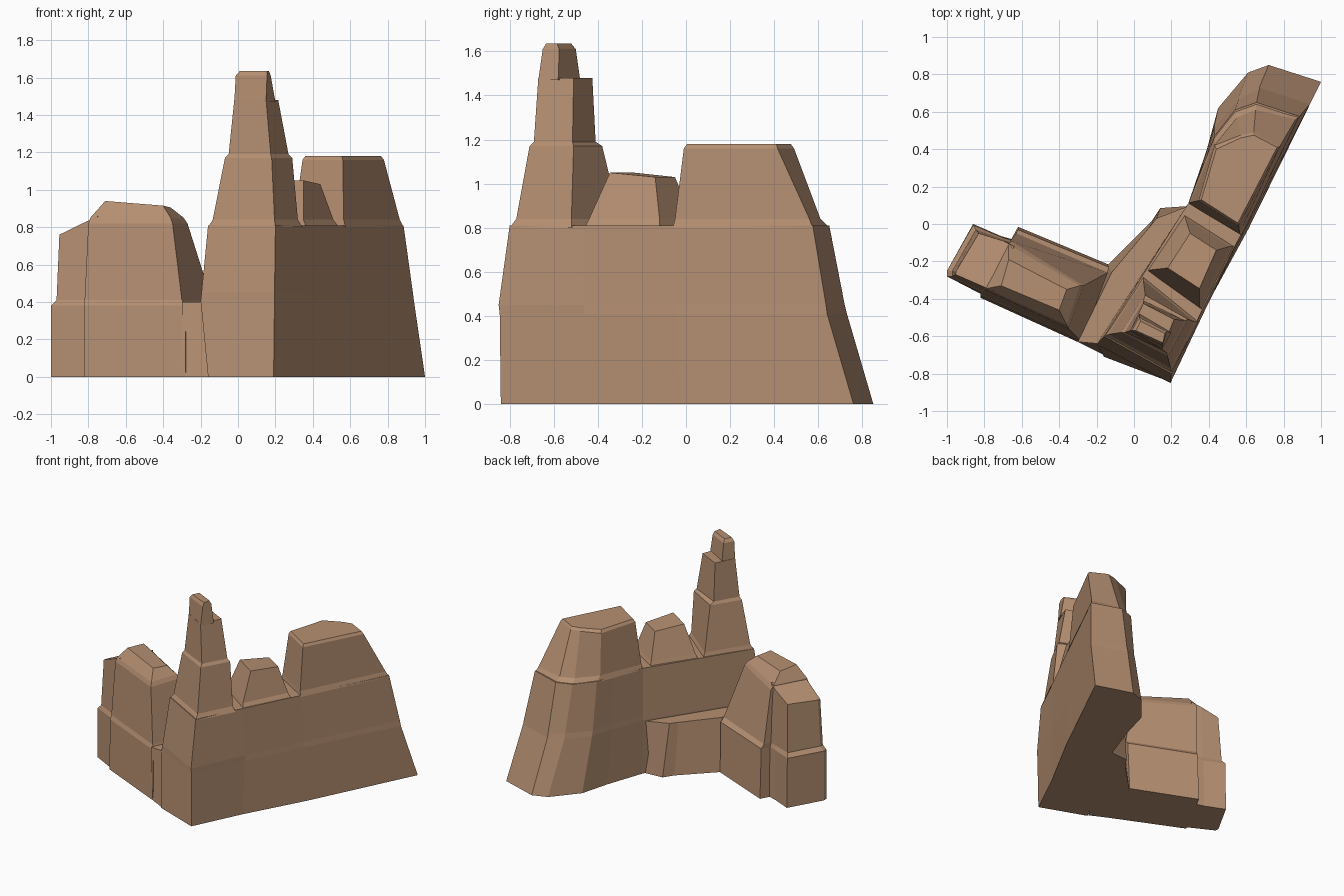
import bpy, bmesh

stone = bpy.data.materials.new("sandstone")
stone.diffuse_color = (0.47, 0.28, 0.17, 1)


def loft(name, *rings):
    """Closed flat-faced rock: each ring is (z or list of z, [(x, y), ...])."""
    bm = bmesh.new()
    loops = []
    for z, pts in rings:
        zs = z if isinstance(z, list) else [z] * len(pts)
        loops.append([bm.verts.new((x, y, h)) for (x, y), h in zip(pts, zs)])
    n = len(loops[0])
    for lo, hi in zip(loops, loops[1:]):
        for i in range(n):
            j = (i + 1) % n
            bm.faces.new((lo[i], lo[j], hi[j], hi[i]))
    bm.faces.new(loops[0][::-1])
    top = bm.faces.new(loops[-1])
    bmesh.ops.triangulate(bm, faces=[top])
    bmesh.ops.recalc_face_normals(bm, faces=bm.faces)
    me = bpy.data.meshes.new(name)
    bm.to_mesh(me)
    bm.free()
    me.materials.append(stone)
    ob = bpy.data.objects.new(name, me)
    bpy.context.collection.objects.link(ob)
    return ob


# Long right-hand wall under the spire, hump and mesa
loft("cliff_wall",
     (0, [(-.16, -.71), (.19, -.84), (.37, -.47), (.61, -.03), (1, .76), (.72, .85),
          (.61, .81), (.45, .62), (.39, .40), (.29, .11)]),
     (.41, [(-.20, -.645), (.195, -.845), (.38, -.46), (.59, -.04), (.94, .64), (.67, .73),
            (.56, .68), (.43, .53), (.38, .36), (.29, .11)]),
     (.45, [(-.195, -.64), (.195, -.85), (.38, -.46), (.585, -.04), (.935, .635), (.67, .72),
            (.56, .67), (.43, .52), (.38, .35), (.29, .11)]),
     (.81, [(-.16, -.60), (.20, -.80), (.36, -.47), (.575, -.05), (.885, .575), (.655, .65),
            (.54, .61), (.43, .47), (.38, .33), (.29, .11)]))

# Stepped spire: front left, front right, back right, back left
loft("spire",
     (.80, [(-.16, -.60), (.20, -.80), (.345, -.52), (.05, -.28)]),
     (.84, [(-.135, -.59), (.195, -.77), (.32, -.52), (.05, -.30)]),
     (1.17, [(-.07, -.58), (.18, -.71), (.29, -.51), (.06, -.38)]),
     (1.19, [(-.05, -.58), (.175, -.69), (.27, -.515), (.05, -.41)]),
     (1.48, [(-.02, -.57), (.15, -.67), (.215, -.51), (.05, -.425)]))
loft("spire_tip",
     (1.47, [(-.02, -.57), (.15, -.67), (.20, -.58), (.03, -.48)]),
     (1.61, [(-.012, -.57), (.155, -.65), (.175, -.575), (.03, -.50)]),
     (1.635, [(.01, -.57), (.155, -.635), (.165, -.585), (.035, -.52)]))

# Low hump between the two notches
loft("middle_hump",
     (.80, [(.365, -.46), (.54, -.12), (.27, .05), (.07, -.25)]),
     (.84, [(.35, -.44), (.51, -.12), (.275, .03), (.09, -.245)]),
     ([1.05, 1.03, 1.03, 1.05], [(.35, -.345), (.44, -.14), (.30, -.05), (.18, -.235)]))

# Flat-topped mesa at the back right
loft("mesa",
     (.80, [(.575, -.06), (.885, .575), (.655, .65), (.54, .61), (.43, .47), (.29, .11)]),
     (.84, [(.565, -.05), (.865, .56), (.65, .61), (.55, .57), (.43, .43), (.30, .115)]),
     (1.16, [(.56, -.01), (.78, .415), (.64, .49), (.57, .475), (.43, .42), (.345, .125)]),
     (1.18, [(.555, .005), (.765, .41), (.64, .475), (.57, .46), (.44, .40), (.36, .13)]))

# Low ledge filling the inside corner of the two arms
loft("corner_ledge",
     (0, [(-.30, -.63), (-.16, -.70), (.35, .10), (.14, .085), (.09, .01), (-.14, -.22)]),
     (.40, [(-.30, -.63), (-.19, -.64), (.30, .10), (.12, .03), (.08, -.02), (-.12, -.26)]))

# Left tower with its slanted crown
loft("left_tower",
     (0, [(-.82, -.395), (-.28, -.64), (-.14, -.215), (-.62, -.015)]),
     (.38, [(-.82, -.385), (-.28, -.63), (-.135, -.23), (-.62, -.03)]),
     (.41, [(-.82, -.37), (-.30, -.61), (-.14, -.26), (-.63, -.05)]),
     (.82, [(-.80, -.35), (-.35, -.56), (-.27, -.33), (-.66, -.09)]),
     (.85, [(-.79, -.345), (-.36, -.54), (-.29, -.33), (-.67, -.11)]),
     ([.94, .915, .905, .93], [(-.71, -.33), (-.40, -.46), (-.36, -.35), (-.67, -.19)]))

# Lower shoulder block on the far left end
loft("left_shoulder",
     (0, [(-1, -.28), (-.75, -.41), (-.62, -.09), (-.71, -.065), (-.86, 0), (-1, -.25)]),
     (.38, [(-1, -.28), (-.75, -.40), (-.62, -.10), (-.71, -.07), (-.86, -.005), (-1, -.25)]),
     (.41, [(-.97, -.28), (-.75, -.385), (-.62, -.11), (-.71, -.08), (-.845, -.03), (-.97, -.25)]),
     ([.76, .86, .86, .83, .77, .76],
      [(-.955, -.27), (-.75, -.36), (-.64, -.12), (-.70, -.09), (-.83, -.05), (-.95, -.25)]))
